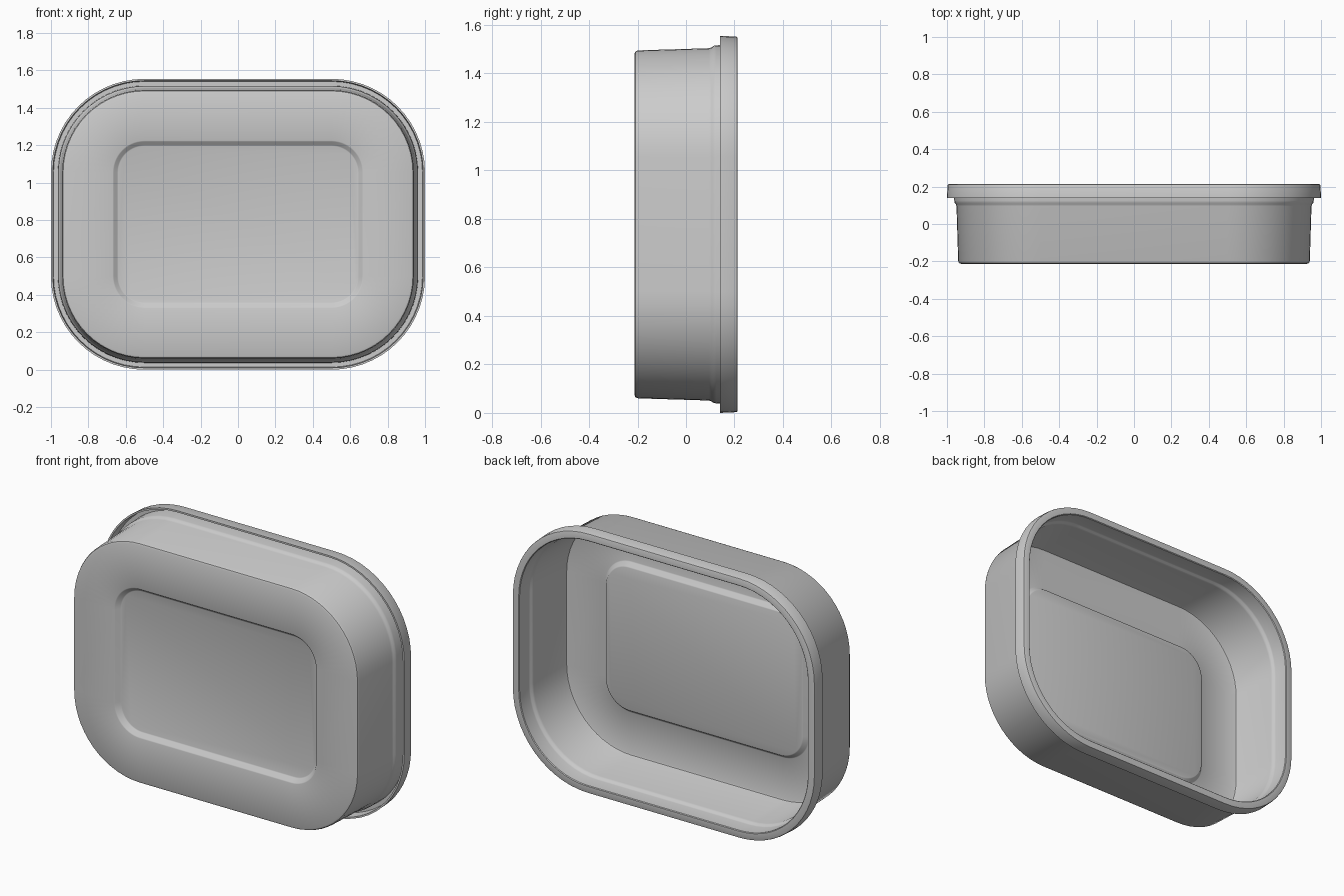
import bpy
import bmesh
import math

cube = bpy.data.objects.get("Cube")
if cube:
    bpy.data.objects.remove(cube, do_unlink=True)

HALF_W, HALF_H, RADIUS, STEPS = 1.0, 0.7775, 0.5, 14

steel = bpy.data.materials.new("brushed_grey")
steel.use_nodes = True
grey = (0.6, 0.6, 0.6, 1)
steel.diffuse_color = grey
steel.node_tree.nodes["Principled BSDF"].inputs["Base Color"].default_value = grey


def ring(bm, inset, y):
    """Rounded rectangle, moved inward from the widest outline."""
    r = RADIUS - inset
    verts = []
    for corner, (sx, sz) in enumerate(((1, 1), (-1, 1), (-1, -1), (1, -1))):
        for i in range(STEPS + 1):
            a = math.pi / 2 * (corner + i / STEPS)
            verts.append(bm.verts.new((
                sx * (HALF_W - RADIUS) + r * math.cos(a), y,
                HALF_H + sz * (HALF_H - RADIUS) + r * math.sin(a))))
    return verts


def loft(name, profile):
    """Skin the rings in order and cap both ends."""
    bm = bmesh.new()
    rings = [ring(bm, *p) for p in profile]
    for a, b in zip(rings, rings[1:]):
        n = len(a)
        for i in range(n):
            j = (i + 1) % n
            bm.faces.new((a[i], a[j], b[j], b[i]))
    bm.faces.new(rings[0])
    bm.faces.new(rings[-1])
    bmesh.ops.recalc_face_normals(bm, faces=bm.faces)
    mesh = bpy.data.meshes.new(name)
    bm.to_mesh(mesh)
    bm.free()
    mesh.materials.append(steel)
    obj = bpy.data.objects.new(name, mesh)
    bpy.context.collection.objects.link(obj)
    return obj


# Outside: recessed panel, base, wall with step, then the hollow folded lip
outside = [(0.36, -0.185), (0.354, -0.187), (0.336, -0.211), (0.33, -0.213),
           (0.075, -0.213), (0.065, -0.209), (0.06, -0.198),
           (0.051, 0.095), (0.047, 0.106), (0.041, 0.114), (0.039, 0.125),
           (0.037, 0.202), (0.014, 0.202), (0.01, 0.14)]
lip = [(0.0, 0.14), (0.003, 0.206), (0.005, 0.211), (0.01, 0.213)]
# Inside: lip edge, step, wall, floor and raised panel
inside = [(0.044, 0.213), (0.048, 0.209), (0.049, 0.125), (0.051, 0.116),
          (0.058, 0.108), (0.061, 0.095), (0.07, -0.192), (0.073, -0.199),
          (0.08, -0.202), (0.325, -0.202), (0.331, -0.2), (0.349, -0.176),
          (0.355, -0.174)]

tray = loft("tray_shell", outside + lip + inside)
bpy.ops.object.select_all(action="DESELECT")
tray.select_set(True)
bpy.context.view_layer.objects.active = tray
bpy.ops.object.shade_smooth_by_angle(angle=math.radians(35))
